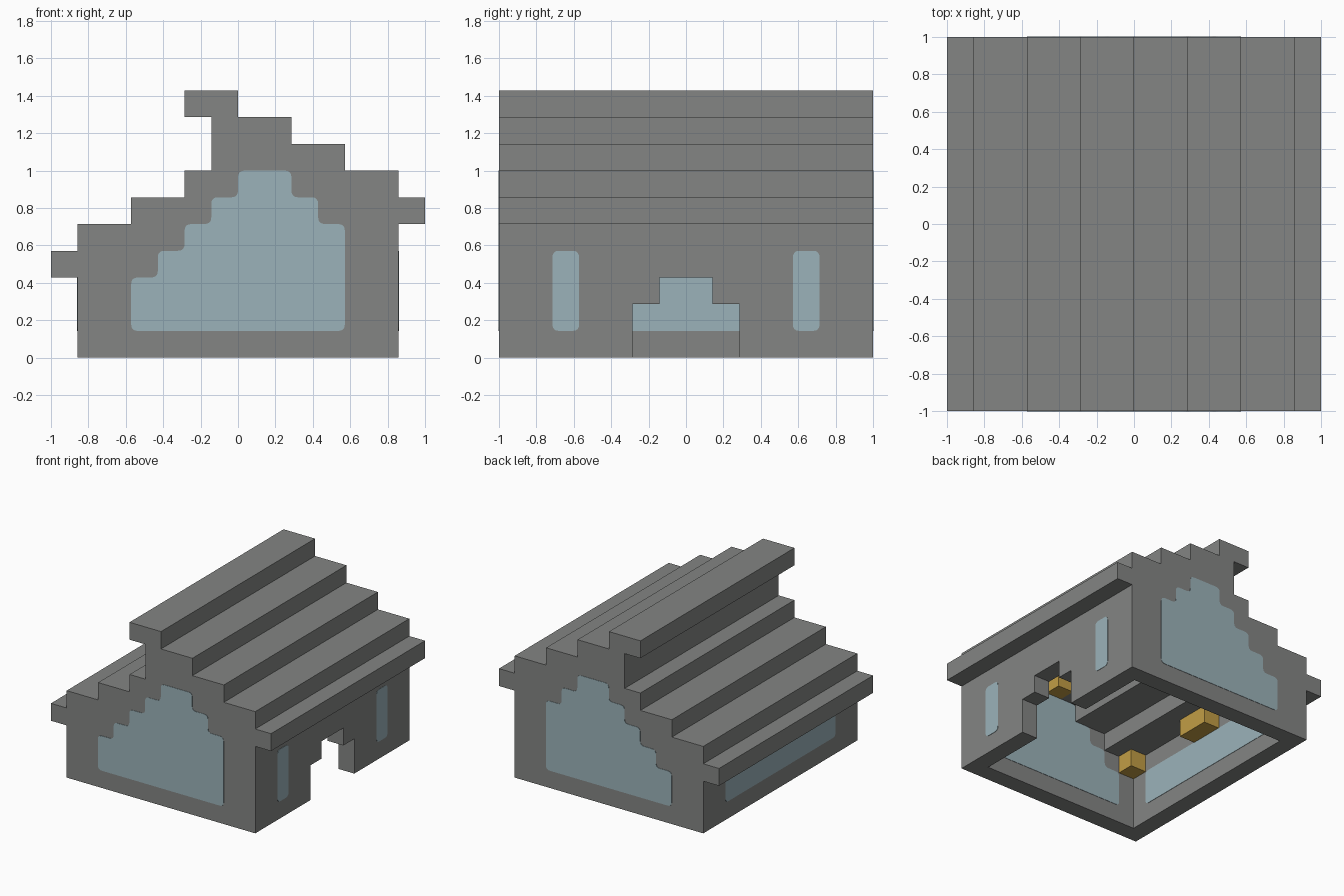
import bpy, bmesh
from mathutils import Vector

cube = bpy.data.objects.get("Cube")
if cube:
    bpy.data.objects.remove(cube, do_unlink=True)

U = 1 / 7          # building grid unit
SKIN = 0.02        # how far glass stands proud, in grid units


def material(name, rgb):
    m = bpy.data.materials.new(name)
    m.use_nodes = True
    m.diffuse_color = (*rgb, 1)
    m.node_tree.nodes["Principled BSDF"].inputs["Base Color"].default_value = (*rgb, 1)
    return m


STONE = material("grey stone", (0.23, 0.235, 0.23))
GLASS = material("pale blue glass", (0.33, 0.45, 0.49))
GOLD = material("gold lamp", (0.54, 0.34, 0.06))


def prism(name, profile, axis, start, end, mat):
    """Extrude a profile (x,z) along y, or (y,z) along x, in grid units."""
    def place(p, d):
        return Vector((p[0], d, p[1]) if axis == "y" else (d, p[0], p[1])) * U
    bm = bmesh.new()
    base = bm.faces.new([bm.verts.new(place(p, start)) for p in profile])
    moved = bmesh.ops.extrude_face_region(bm, geom=[base])["geom"]
    bmesh.ops.translate(bm, vec=place((0, 0), end - start),
                        verts=[g for g in moved if isinstance(g, bmesh.types.BMVert)])
    bmesh.ops.recalc_face_normals(bm, faces=bm.faces)
    me = bpy.data.meshes.new(name)
    bm.to_mesh(me)
    bm.free()
    me.materials.append(mat)
    ob = bpy.data.objects.new(name, me)
    bpy.context.collection.objects.link(ob)
    return ob


def rect(a, b, low, high):
    return [(a, low), (b, low), (b, high), (a, high)]


def rounded(profile, r=0.25, steps=4):
    """Round every corner of a profile."""
    out = []
    pts = [Vector(p) for p in profile]
    for i, p in enumerate(pts):
        a = p + (pts[i - 1] - p).normalized() * r
        b = p + (pts[(i + 1) % len(pts)] - p).normalized() * r
        for k in range(steps + 1):
            t = k / steps
            out.append(a * (1 - t) ** 2 + p * 2 * t * (1 - t) + b * t * t)
    return out


def cut(target, cutter):
    cutter.hide_render = True
    mod = target.modifiers.new("cut", "BOOLEAN")
    mod.operation, mod.solver, mod.object = "DIFFERENCE", "EXACT", cutter
    bpy.context.view_layer.objects.active = target
    bpy.ops.object.modifier_apply(modifier=mod.name)
    bpy.data.objects.remove(cutter, do_unlink=True)


# House shell: stepped asymmetric roof with eaves
outline = [(-6, 0), (-6, 3), (-7, 3), (-7, 4), (-6, 4), (-6, 5), (-4, 5), (-4, 6),
           (-2, 6), (-2, 7), (-1, 7), (-1, 9), (-2, 9), (-2, 10), (0, 10), (0, 9),
           (2, 9), (2, 8), (4, 8), (4, 7), (6, 7), (6, 6), (7, 6), (7, 5), (6, 5), (6, 0)]
shell = prism("house_shell", outline, "y", -7, 7, STONE)

# Hollow interior, open underneath
room = [(-5, -1), (-5, 4), (-3, 4), (-3, 5), (-1, 5), (-1, 6), (0, 6), (0, 7),
        (3, 7), (3, 6), (5, 6), (5, -1)]
cut(shell, prism("room_cutter", room, "y", -6, 6, STONE))

# Stepped doorway in the +x wall
door = [(-2, -1), (-2, 2), (-1, 2), (-1, 3), (1, 3), (1, 2), (2, 2), (2, -1)]
cut(shell, prism("door_cutter", door, "x", 4.5, 8, STONE))

# Stepped gable windows, front and back
gable = rounded([(-4, 1), (-4, 3), (-3, 3), (-3, 4), (-2, 4), (-2, 5), (-1, 5), (-1, 6),
                 (0, 6), (0, 7), (2, 7), (2, 6), (3, 6), (3, 5), (4, 5), (4, 1)])
for name, y in (("front", -7), ("back", 6)):
    prism(name + "_gable_window", gable, "y", y - SKIN, y + 1 + SKIN, GLASS)

# Narrow windows beside the door, long window opposite
for name, y in (("front", -5), ("back", 4)):
    prism(name + "_side_window", rounded(rect(y, y + 1, 1, 4)), "x", 5 - SKIN, 6 + SKIN, GLASS)
prism("long_window", rounded(rect(-5, 5, 1, 3)), "x", -6 - SKIN, -5 + SKIN, GLASS)

# Lamps under the low eave and under the ridge
for place, x, z in (("eave", -5, 3), ("ridge", 0, 6)):
    for part, a, b in (("front", -6, -5), ("middle", -1, 1), ("back", 5, 6)):
        prism(f"{part}_{place}_lamp", rect(x, x + 1, z, z + 1), "y", a, b, GOLD)
